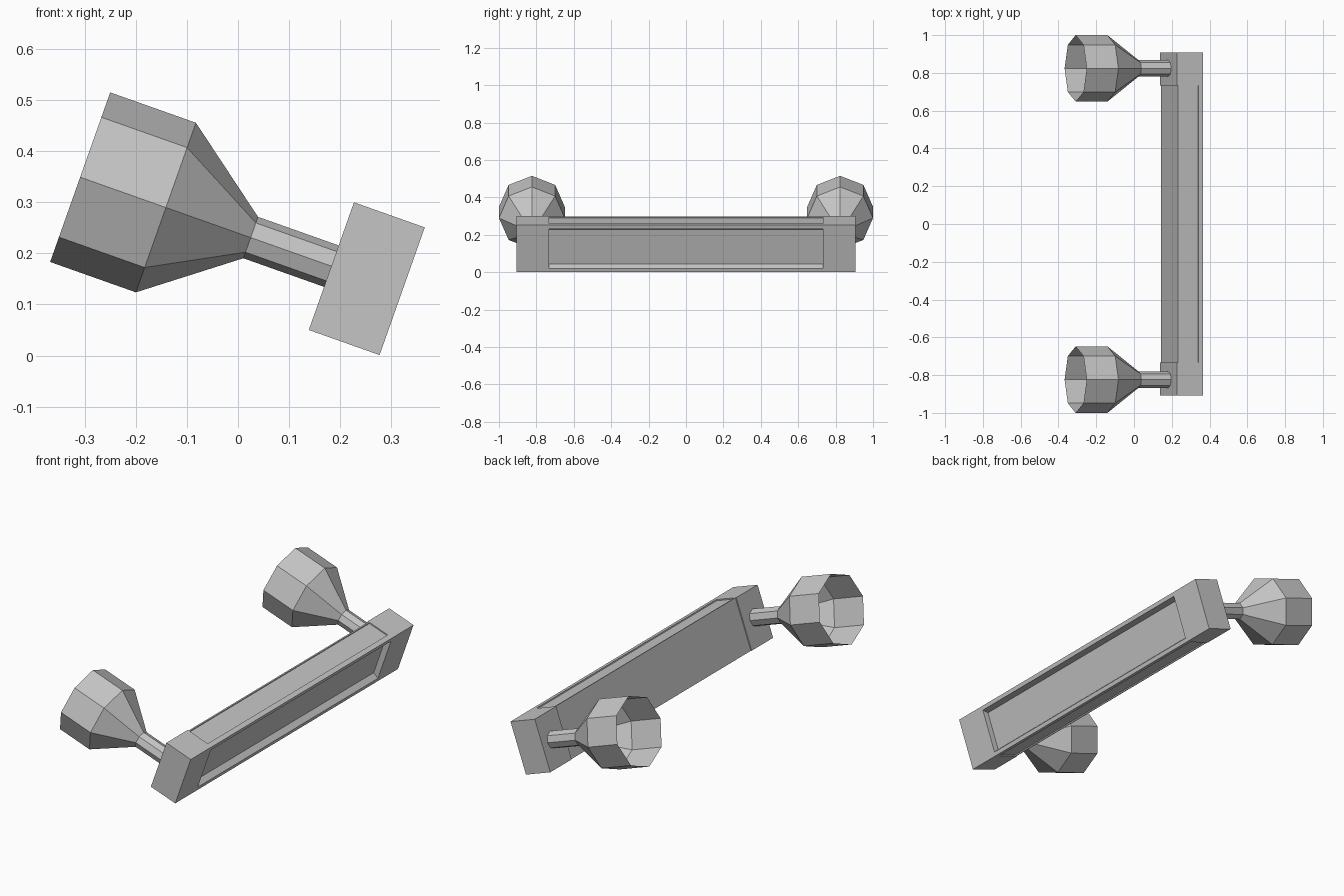
import bpy, bmesh, math
from mathutils import Matrix

cube = bpy.data.objects.get("Cube")
if cube:
    bpy.data.objects.remove(cube, do_unlink=True)

GREY = (0.56, 0.56, 0.56, 1)
mat = bpy.data.materials.new("plain grey")
mat.use_nodes = True
mat.diffuse_color = GREY
mat.node_tree.nodes["Principled BSDF"].inputs["Base Color"].default_value = GREY

# Shared tilted frame: local x is the thickness, local z the height
FRAME = Matrix.Translation((0.252, 0, 0.1505)) @ Matrix.Rotation(math.radians(19.5), 4, 'Y')
U, V = 0.0735, 0.1325      # half thickness and half height
BLOCK_Y, END_Y = 0.733, 0.907
LAMP_Y = 0.824


def finish(bm, name):
    bmesh.ops.recalc_face_normals(bm, faces=bm.faces)
    mesh = bpy.data.meshes.new(name)
    bm.to_mesh(mesh)
    bm.free()
    mesh.materials.append(mat)
    obj = bpy.data.objects.new(name, mesh)
    obj.matrix_world = FRAME
    bpy.context.collection.objects.link(obj)
    return obj


def extrude_profile(name, points, y0, y1):
    bm = bmesh.new()
    face = bm.faces.new([bm.verts.new((u, y0, v)) for u, v in points])
    result = bmesh.ops.extrude_face_region(bm, geom=[face])
    verts = [g for g in result["geom"] if isinstance(g, bmesh.types.BMVert)]
    bmesh.ops.translate(bm, verts=verts, vec=(0, y1 - y0, 0))
    return finish(bm, name)


def lathe(name, profile, y, sides=8):
    """Open faceted tube of (position, radius) rings along local x."""
    bm = bmesh.new()
    rings = []
    for u, r in profile:
        angles = [2 * math.pi * i / sides for i in range(sides)]
        rings.append([bm.verts.new((u, y + r * math.sin(a), r * math.cos(a))) for a in angles])
    for a, b in zip(rings, rings[1:]):
        for i in range(sides):
            j = (i + 1) % sides
            bm.faces.new((a[i], a[j], b[j], b[i]))
    return finish(bm, name)


# Long bar: sloped channel in the front, shallow grooves above and below,
# and a back face set in slightly from the end blocks
lip, floor, deep, groove, back = 0.112, 0.098, 0.03, 0.006, -U + 0.005
upper = [(U - deep, floor), (U, lip), (U, V), (0.047, V), (0.047, V - groove),
         (-0.062, V - groove), (-0.062, V), (back, V)]
lower = [(u, -v) for u, v in reversed(upper)]
extrude_profile("bar", upper + lower, -BLOCK_Y, BLOCK_Y)

# End blocks and the open flared cups on their stems
for side, s in (("front", -1), ("back", 1)):
    extrude_profile(side + "_end_block", [(-U, -V), (U, -V), (U, V), (-U, V)],
                    s * BLOCK_Y, s * END_Y)
    lathe(side + "_flared_cup",
          [(-0.595, 0.176), (-0.417, 0.176), (-0.241, 0.043), (-0.07, 0.043)], s * LAMP_Y)
